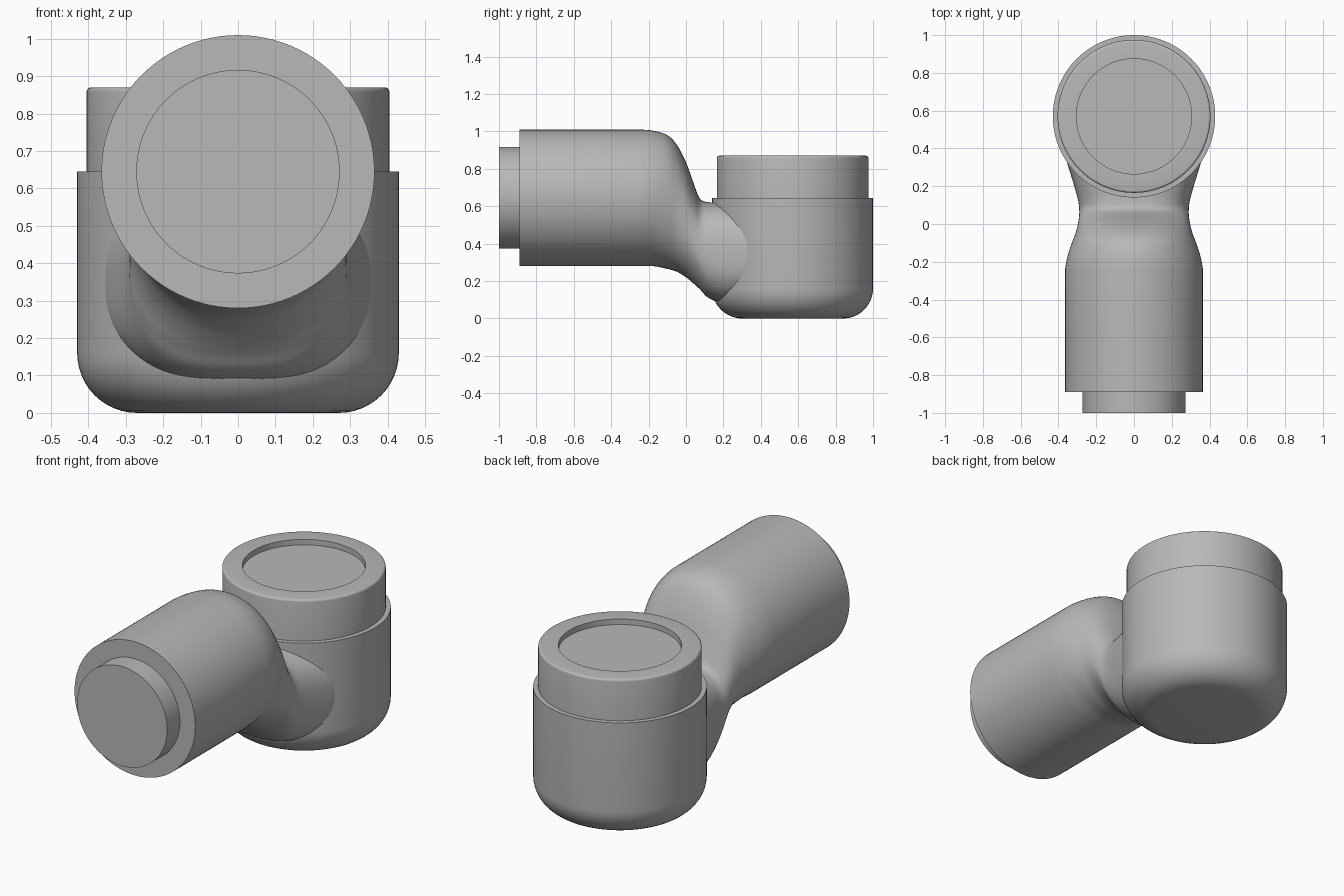
import bpy
import bmesh
import math
from mathutils import Matrix, Vector

SEGMENTS = 96

default_cube = bpy.data.objects.get("Cube")
if default_cube:
    bpy.data.objects.remove(default_cube, do_unlink=True)

# Single flat colour
grey = bpy.data.materials.new("plain_grey")
colour = (0.48, 0.48, 0.48, 1)
grey.use_nodes = True
grey.diffuse_color = colour
grey.node_tree.nodes["Principled BSDF"].inputs["Base Color"].default_value = colour


def skin(name, rings):
    """Bridge successive rings of points and close both ends."""
    mesh = bpy.data.meshes.new(name)
    bm = bmesh.new()
    loops = [[bm.verts.new(p) for p in ring] for ring in rings]
    for a, b in zip(loops, loops[1:]):
        for i in range(SEGMENTS):
            j = (i + 1) % SEGMENTS
            bm.faces.new((a[i], a[j], b[j], b[i]))
    bm.faces.new(loops[0])
    bm.faces.new(loops[-1])
    bmesh.ops.recalc_face_normals(bm, faces=bm.faces)
    bm.to_mesh(mesh)
    bm.free()
    mesh.materials.append(grey)
    obj = bpy.data.objects.new(name, mesh)
    bpy.context.collection.objects.link(obj)
    bpy.ops.object.select_all(action="DESELECT")
    obj.select_set(True)
    bpy.context.view_layer.objects.active = obj
    bpy.ops.object.shade_smooth_by_angle(angle=math.radians(35))
    return obj


def lathe(name, profile, matrix):
    """Turn (radius, height) points about the local z axis."""
    angles = [math.tau * i / SEGMENTS for i in range(SEGMENTS)]
    return skin(name, [[matrix @ Vector((r * math.cos(a), r * math.sin(a), h))
                        for a in angles] for r, h in profile])


def fillet(radius, height, size, start, end, steps):
    """Quarter-round profile points about the centre (radius, height)."""
    points = []
    for i in range(steps + 1):
        a = math.radians(start + (end - start) * i / steps)
        points.append((radius + size * math.cos(a), height + size * math.sin(a)))
    return points


def section(y, top, bottom, half_width, power):
    """Superellipse cross-section in the x-z plane."""
    def bend(v):
        return math.copysign(abs(v) ** (2 / power), v)
    middle, half_height = (top + bottom) / 2, (top - bottom) / 2
    ring = []
    for i in range(SEGMENTS):
        a = math.tau * i / SEGMENTS
        ring.append(Vector((half_width * bend(math.cos(a)), y,
                            middle + half_height * bend(math.sin(a)))))
    return ring


def smooth_keys(keys, steps):
    """Catmull-Rom interpolation through the key rows."""
    result = []
    for i in range(len(keys) - 1):
        rows = [keys[max(0, min(len(keys) - 1, i + k))] for k in (-1, 0, 1, 2)]
        for s in range(steps):
            t = s / steps
            result.append([b + t / 2 * (c - a + t * (2 * a - 5 * b + 4 * c - d
                           + t * (3 * (b - c) + d - a))) for a, b, c, d in zip(*rows)])
    return result + [keys[-1]]


# Upright cup with a rounded base
upright = Matrix.Translation((0, 0.57, 0))
lathe("joint_cup", fillet(0.27, 0.16, 0.16, -90, 0, 12) + [(0.43, 0.645)], upright)

# Cap with a softened rim and a shallow recess
lathe("joint_cap",
      [(0.405, 0.6)] + fillet(0.393, 0.858, 0.012, 0, 90, 4)
      + [(0.305, 0.87), (0.305, 0.84)], upright)

# Horizontal sleeve blending into the neck: y, top, bottom, half width, power
neck_keys = [
    (-0.24, 1.01, 0.28, 0.365, 2),
    (-0.17, 1.003, 0.279, 0.352, 2),
    (-0.1, 0.98, 0.265, 0.329, 2.05),
    (-0.05, 0.93, 0.25, 0.31, 2.1),
    (0, 0.835, 0.22, 0.297, 2.2),
    (0.04, 0.725, 0.187, 0.291, 2.3),
    (0.075, 0.64, 0.155, 0.29, 2.5),
    (0.12, 0.622, 0.11, 0.295, 2.6),
    (0.2, 0.62, 0.08, 0.316, 2.7),
    (0.3, 0.62, 0.08, 0.347, 2.7),
    (0.38, 0.62, 0.1, 0.37, 2.6),
]
sleeve = [section(y, 1.01, 0.28, 0.365, 2) for y in (-0.89, -0.6)]
skin("sleeve_and_neck", sleeve + [section(*row) for row in smooth_keys(neck_keys, 5)])

# Round plug at the open end of the sleeve
along_y = Matrix.Translation((0, 0, 0.645)) @ Matrix.Rotation(math.radians(90), 4, "X")
lathe("end_plug", [(0.272, 0.85), (0.272, 1)], along_y)
